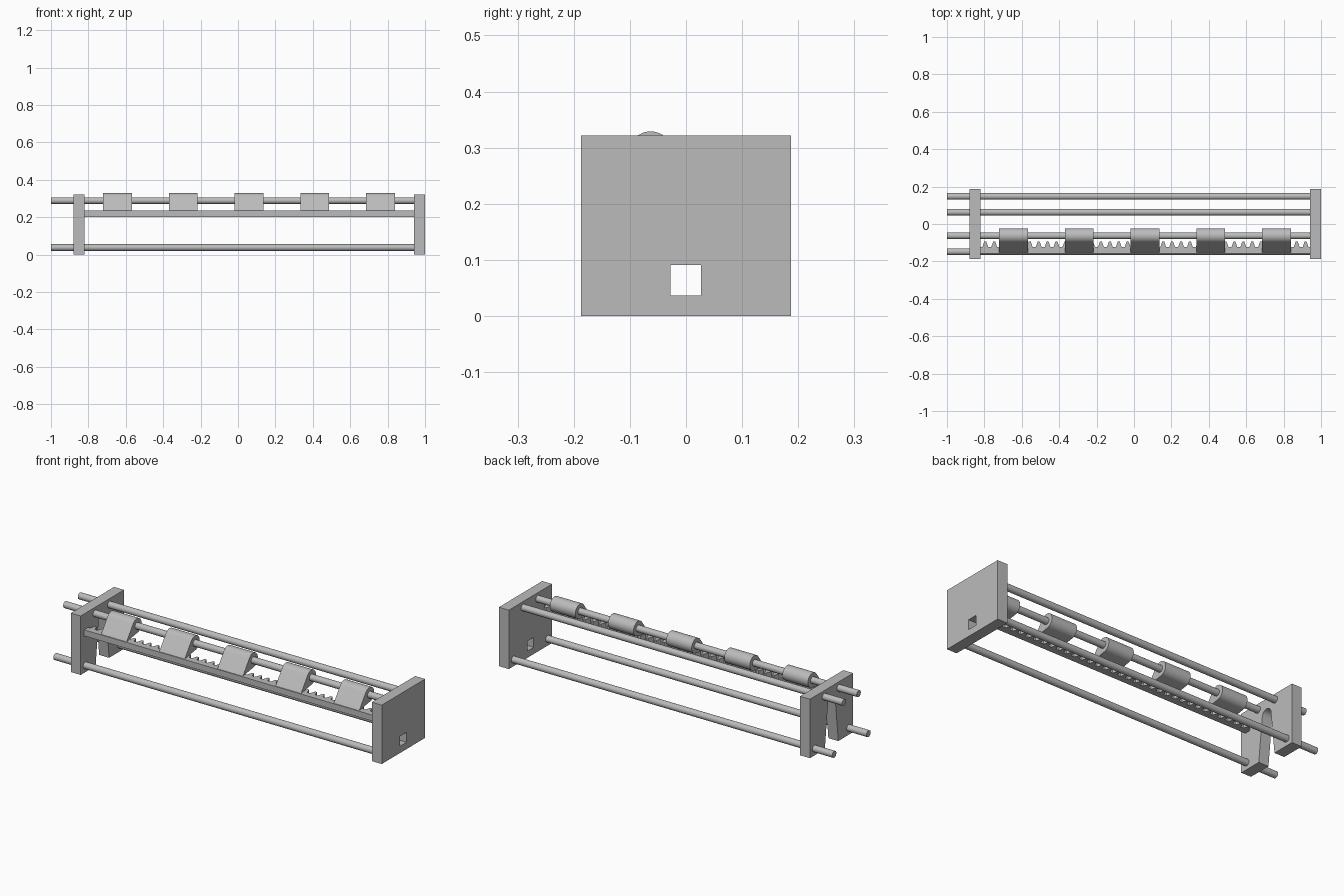
import bpy, bmesh, math
from mathutils import Vector

old = bpy.data.objects.get("Cube")
if old:
    bpy.data.objects.remove(old, do_unlink=True)

grey = bpy.data.materials.new("plain grey")
grey.use_nodes = True
COLOUR = (0.5, 0.5, 0.5, 1)
grey.diffuse_color = COLOUR
grey.node_tree.nodes["Principled BSDF"].inputs["Base Color"].default_value = COLOUR


def prism(name, outline, axis, start, end, smooth=False):
    """Extrude a flat outline along x (points are y, z) or z (points are x, y)."""
    bm = bmesh.new()
    place = (lambda a, b: (start, a, b)) if axis == "x" else (lambda a, b: (a, b, start))
    face = bm.faces.new([bm.verts.new(place(a, b)) for a, b in outline])
    shift = Vector((end - start, 0, 0)) if axis == "x" else Vector((0, 0, end - start))
    grown = bmesh.ops.extrude_face_region(bm, geom=[face])["geom"]
    bmesh.ops.translate(bm, vec=shift, verts=[g for g in grown if isinstance(g, bmesh.types.BMVert)])
    bmesh.ops.recalc_face_normals(bm, faces=bm.faces)
    mesh = bpy.data.meshes.new(name)
    bm.to_mesh(mesh)
    bm.free()
    mesh.materials.append(grey)
    obj = bpy.data.objects.new(name, mesh)
    bpy.context.collection.objects.link(obj)
    if smooth:
        bpy.ops.object.select_all(action="DESELECT")
        obj.select_set(True)
        bpy.context.view_layer.objects.active = obj
        bpy.ops.object.shade_smooth_by_angle(angle=math.radians(30))
    return obj


def arc(cy, cz, radius, first, last, steps):
    angles = [math.radians(first + (last - first) * i / steps) for i in range(steps + 1)]
    return [(cy + radius * math.cos(a), cz + radius * math.sin(a)) for a in angles]


def rectangle(y0, y1, z0, z1):
    return [(y0, z0), (y1, z0), (y1, z1), (y0, z1)]


HALF, TOP = 0.187, 0.322
ROD_R = 0.018
UPPER_Y, UPPER_Z = 0.063, 0.289

# Solid end plate with a square through hole
end_plate = prism("end_plate", rectangle(-HALF, HALF, 0, TOP), "x", 0.94, 1.0)
cutter = prism("square_hole_cutter", rectangle(-0.028, 0.027, 0.037, 0.091), "x", 0.9, 1.05)
cutter.hide_render = True
cutter.hide_set(True)
hole = end_plate.modifiers.new("square_hole", "BOOLEAN")
hole.operation = "DIFFERENCE"
hole.object = cutter

# Forked end plate with a tapering, round-topped slot
slot = [(0.058, 0)] + arc(0, 0.235, 0.032, 0, 180, 16) + [(-0.058, 0)]
fork = [(-HALF, 0), (-HALF, TOP), (HALF, TOP), (HALF, 0)] + slot
prism("forked_plate", fork, "x", -0.88, -0.82, smooth=True)

# Four long rods
for side, sign in (("front", -1), ("back", 1)):
    for level, y, z in (("upper", UPPER_Y, UPPER_Z), ("lower", 0.148, 0.038)):
        circle = arc(sign * y, z, ROD_R, 0, 360, 24)[:-1]
        prism(f"{side}_{level}_rod", circle, "x", -1.0, 0.95, smooth=True)

# Toothed rack bar
BAR_L, BAR_R, TEETH = -0.82, 0.94, 37
ROOT, TIP, FRONT = -0.123, -0.093, -0.157
pitch = (BAR_R - BAR_L) / TEETH
rack = [(BAR_R, FRONT), (BAR_L, FRONT)]
for i in range(TEETH):
    x = BAR_L + i * pitch
    rack += [(x + pitch * f, y) for f, y in
             ((0.0, ROOT), (0.2, ROOT), (0.42, TIP), (0.63, TIP), (0.85, ROOT))]
rack.append((BAR_R, ROOT))
prism("toothed_rack", rack, "z", 0.202, 0.235)

# Keys: round hubs on the front upper rod, each with a wedge resting on the rack
HUB_R = 0.04
edge = Vector((-0.152, 0.235))
to_hub = Vector((-UPPER_Y, UPPER_Z)) - edge
aim = math.degrees(math.atan2(to_hub.y, to_hub.x))
spread = math.degrees(math.asin(HUB_R / to_hub.length))
key = arc(-UPPER_Y, UPPER_Z, HUB_R, aim - spread - 90, aim + spread + 90, 28) + [tuple(edge)]
for i in range(5):
    middle = -0.644 + 0.3515 * i
    prism(f"key_{i + 1}", key, "x", middle - 0.077, middle + 0.077, smooth=True)
